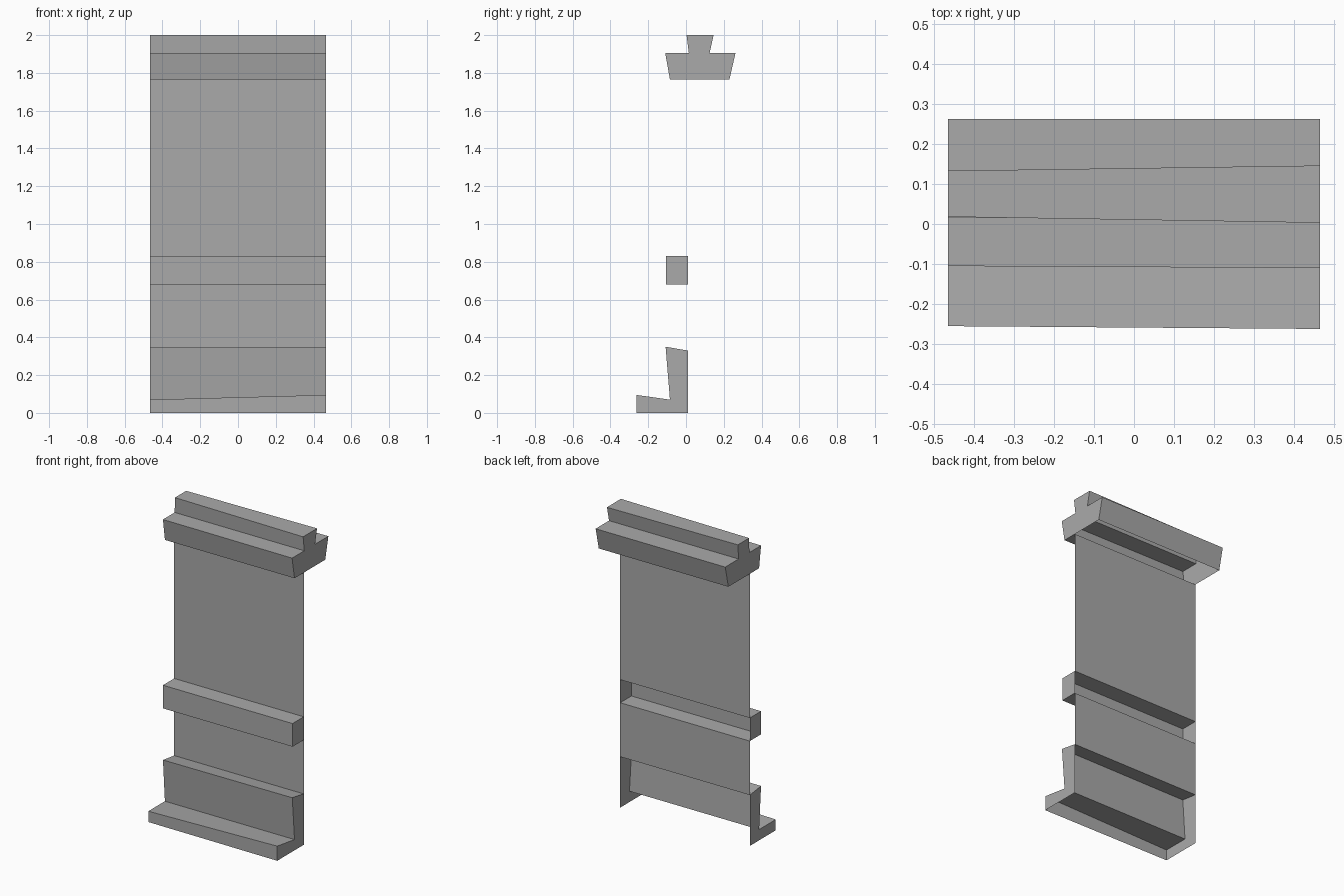
import bpy
import bmesh

cube = bpy.data.objects.get("Cube")
if cube:
    bpy.data.objects.remove(cube)

HALF = 0.465    # half the width of the wall
WALL = 0.01     # depth of the wall sheet

# One plain grey for everything
grey = bpy.data.materials.new("plain_grey")
grey.use_nodes = True
colour = (0.4, 0.4, 0.4, 1)
grey.diffuse_color = colour
grey.node_tree.nodes["Principled BSDF"].inputs["Base Color"].default_value = colour


def moulding(name, right, left=None, corner=(), caps=True):
    """Open shell swept between a right (-x) and left (+x) profile of (y, z) points.
    Corner points only close the end caps."""
    bm = bmesh.new()
    r = [bm.verts.new((-HALF, y, z)) for y, z in right]
    l = [bm.verts.new((HALF, y, z)) for y, z in left or right]
    for i in range(len(r) - 1):
        bm.faces.new((r[i], r[i + 1], l[i + 1], l[i]))
    if caps:
        r += [bm.verts.new((-HALF, y, z)) for y, z in corner]
        l += [bm.verts.new((HALF, y, z)) for y, z in corner]
        bm.faces.new(r[::-1])
        bm.faces.new(l)
    mesh = bpy.data.meshes.new(name)
    bm.to_mesh(mesh)
    bm.free()
    mesh.materials.append(grey)
    obj = bpy.data.objects.new(name, mesh)
    bpy.context.collection.objects.link(obj)
    return obj


# Flat wall fields between the mouldings
moulding("upper_wall", [(WALL, 1.765), (WALL, 0.83)], caps=False)
moulding("lower_wall", [(WALL, 0.68), (WALL, 0.33)], caps=False)

# Chair rail, open at the back
moulding("chair_rail", [(WALL, 0.83), (-0.105, 0.83), (-0.105, 0.68), (WALL, 0.68)])

# Baseboard with a projecting foot, open at the back and underneath
moulding("baseboard",
         [(WALL, 0.33), (-0.105, 0.345), (-0.085, 0.07), (-0.255, 0.07), (-0.255, 0)],
         [(WALL, 0.33), (-0.108, 0.35), (-0.085, 0.07), (-0.262, 0.095), (-0.262, 0)],
         corner=[(WALL, 0)])


# Cornice with a raised top rib, open underneath behind the wall
def cornice_profile(rib_back, rib_front, lip):
    return [(0.23, 1.765), (0.262, 1.905), (0.125, 1.905), (rib_back, 2), (rib_front, 2),
            (0.015, 1.905), (lip, 1.905), (-0.085, 1.765), (WALL, 1.765)]


moulding("cornice", cornice_profile(0.133, 0.018, -0.105), cornice_profile(0.146, 0.003, -0.11))
